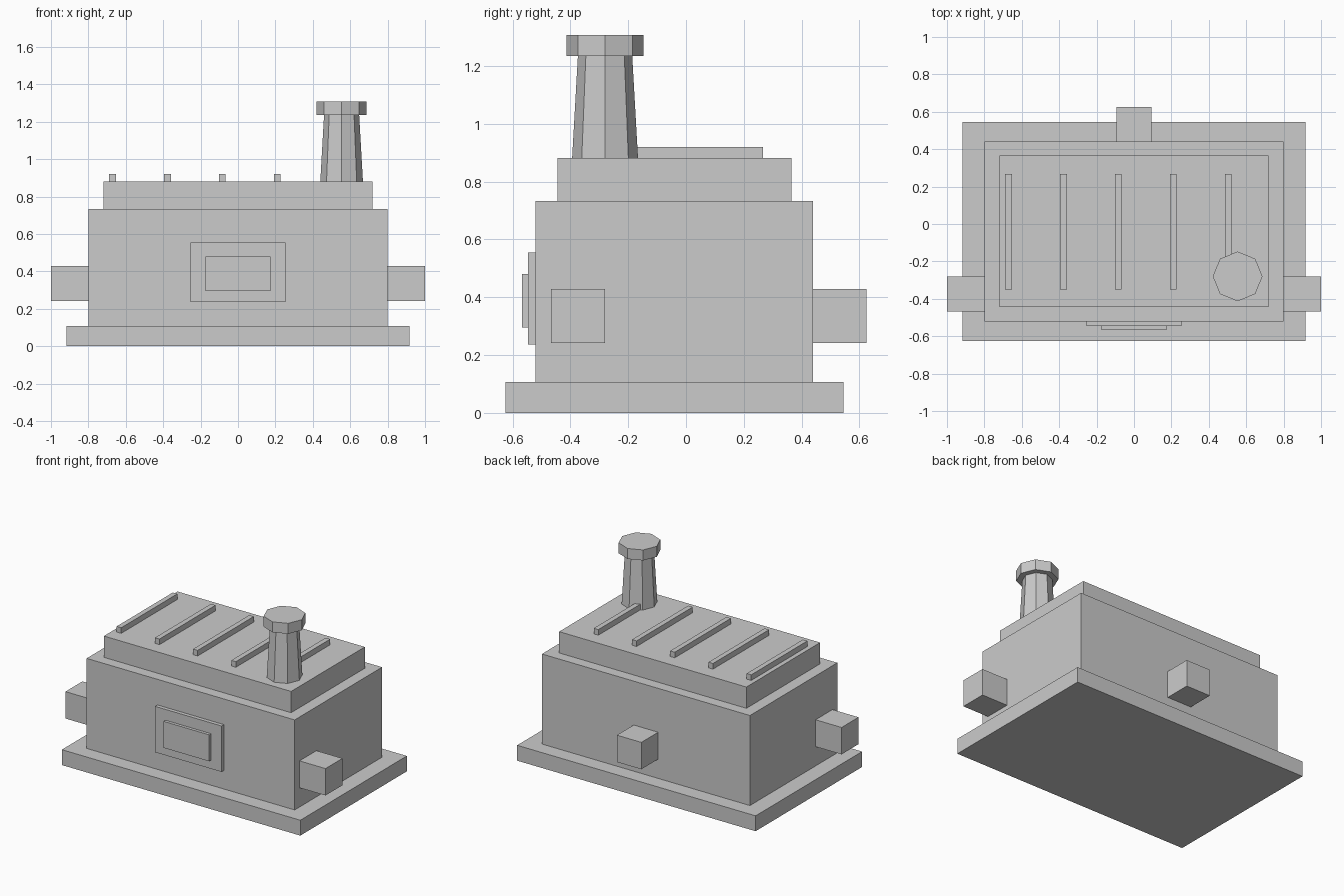
import bpy
import math

if "Cube" in bpy.data.objects:
    bpy.data.objects.remove(bpy.data.objects["Cube"])

CY = -0.04  # centre line of the housing in y


def box(name, x, y, z):
    """Axis-aligned box from (min, max) ranges."""
    bpy.ops.mesh.primitive_cube_add(
        size=1, location=[(a + b) / 2 for a, b in (x, y, z)])
    ob = bpy.context.object
    ob.name = name
    ob.scale = [b - a for a, b in (x, y, z)]
    bpy.ops.object.transform_apply(location=False, rotation=False, scale=True)
    return ob


def tier(name, half_x, half_y, z0, z1):
    """Box centred on the housing."""
    return box(name, (-half_x, half_x), (CY - half_y, CY + half_y), (z0, z1))


def octagon(name, r_bottom, r_top, z0, z1):
    """Eight-sided chimney section."""
    bpy.ops.mesh.primitive_cone_add(
        vertices=8, radius1=r_bottom, radius2=r_top, depth=z1 - z0,
        location=(0.554, -0.28, (z0 + z1) / 2))
    bpy.context.object.name = name


# Stepped housing
tier("base_plinth", 0.917, 0.585, 0, 0.107)
tier("main_body", 0.80, 0.48, 0.107, 0.733)
tier("roof_block", 0.72, 0.405, 0.733, 0.881)

# Roof ribs
for i in range(5):
    x = -0.671 + 0.294 * i
    box(f"roof_rib_{i + 1}", (x - 0.0175, x + 0.0175), (-0.35, 0.267), (0.881, 0.92))

# Chimney
octagon("chimney_shaft", 0.114, 0.094, 0.881, 1.235)
octagon("chimney_cap", 0.133, 0.133, 1.235, 1.308)

# Front hatch
box("hatch_frame", (-0.255, 0.255), (-0.546, -0.52), (0.236, 0.555))
box("hatch_panel", (-0.175, 0.175), (-0.567, -0.546), (0.296, 0.48))

# Connector stubs on both sides and the back
for side, name in ((-1, "left_connector"), (1, "right_connector")):
    box(name, sorted((side * 0.80, side * 1.0)), (-0.467, -0.281), (0.241, 0.428))
box("back_connector", (-0.094, 0.094), (0.44, 0.625), (0.241, 0.428))
